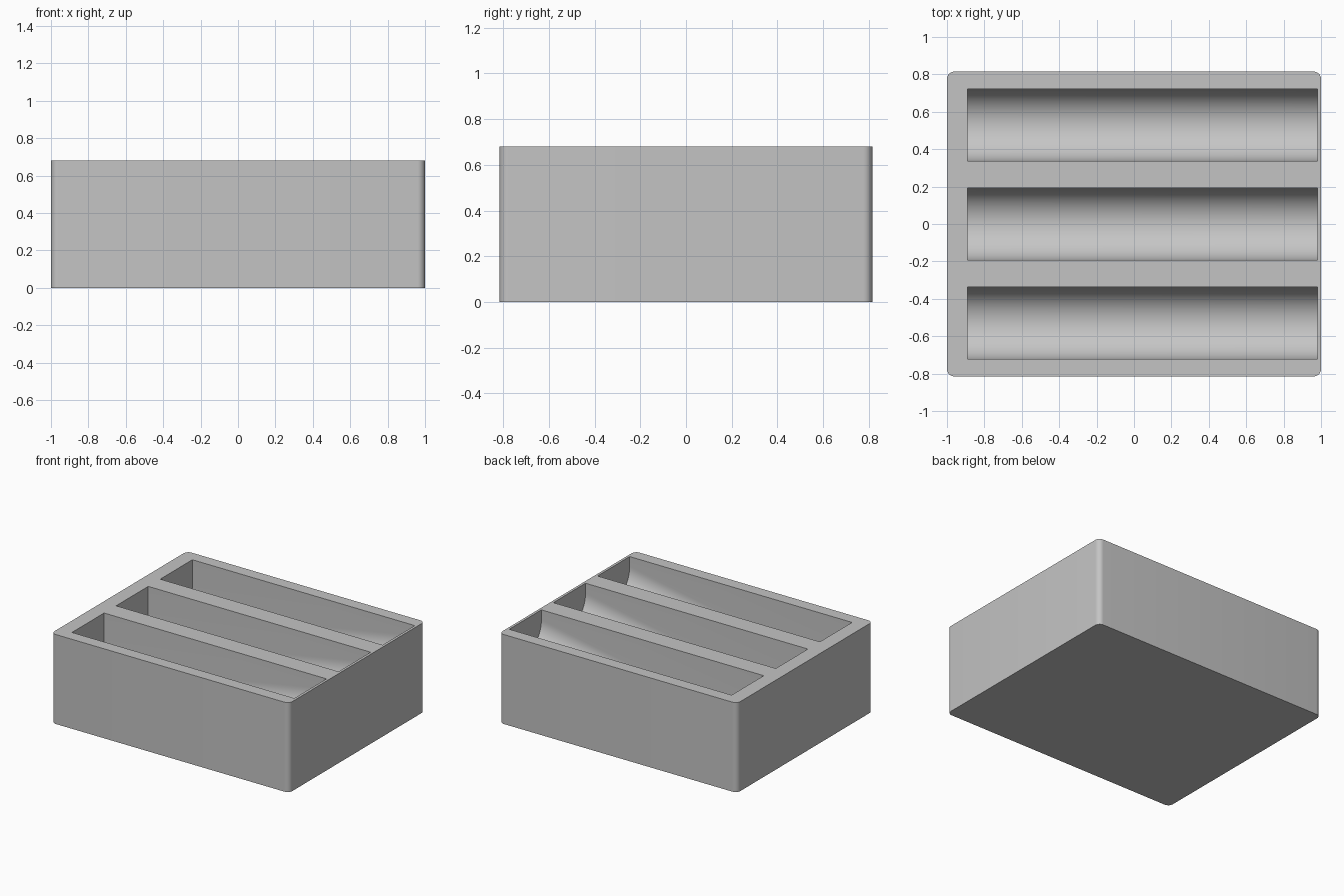
import bpy, bmesh, math

if "Cube" in bpy.data.objects:
    bpy.data.objects.remove(bpy.data.objects["Cube"], do_unlink=True)

HALF_X, HALF_Y, HEIGHT = 1.0, 0.815, 0.68
CORNER = 0.04
SLOT_RADIUS, SLOT_PITCH = 0.193, 0.53
DEEP_X, DEEP_Z = -0.89, 0.07          # slot floor at the thick end wall
SHALLOW_X, SHALLOW_Z = 0.98, 0.41     # slot floor at the thin end wall

grey = bpy.data.materials.new("plain grey")
grey.use_nodes = True
colour = (0.55, 0.55, 0.55, 1)
grey.diffuse_color = colour
grey.node_tree.nodes["Principled BSDF"].inputs["Base Color"].default_value = colour


def loft(name, ring_a, ring_b):
    """Closed solid between two matching rings of points."""
    bm = bmesh.new()
    a = [bm.verts.new(p) for p in ring_a]
    b = [bm.verts.new(p) for p in ring_b]
    bm.faces.new(a)
    bm.faces.new(b)
    for i in range(len(a)):
        j = (i + 1) % len(a)
        bm.faces.new((a[i], a[j], b[j], b[i]))
    bmesh.ops.recalc_face_normals(bm, faces=bm.faces)
    mesh = bpy.data.meshes.new(name)
    bm.to_mesh(mesh)
    bm.free()
    mesh.materials.append(grey)
    obj = bpy.data.objects.new(name, mesh)
    bpy.context.collection.objects.link(obj)
    return obj


def block_ring(z, steps=8):
    """Rectangle outline with rounded corners."""
    ring = []
    for k, (sx, sy) in enumerate([(1, 1), (-1, 1), (-1, -1), (1, -1)]):
        for i in range(steps + 1):
            t = (k + i / steps) * math.pi / 2
            ring.append((sx * (HALF_X - CORNER) + CORNER * math.cos(t),
                         sy * (HALF_Y - CORNER) + CORNER * math.sin(t), z))
    return ring


def slot_ring(x, y, floor, steps=32):
    """U-shaped section, open past the top of the block."""
    r, top = SLOT_RADIUS, HEIGHT + 0.1
    ring = [(x, y + r, top), (x, y - r, top)]
    for i in range(steps + 1):
        t = math.pi * (1 + i / steps)
        ring.append((x, y + r * math.cos(t), floor + r + r * math.sin(t)))
    return ring


# Block with rounded upright corners
block = loft("tray_block", block_ring(0), block_ring(HEIGHT))

# Three sloping round-bottomed slots
cutters = []
for n in (-1, 0, 1):
    y = n * SLOT_PITCH
    cutter = loft("slot_cutter", slot_ring(DEEP_X, y, DEEP_Z),
                  slot_ring(SHALLOW_X, y, SHALLOW_Z))
    cutter.hide_render = True
    cutters.append(cutter)
    mod = block.modifiers.new("slot", 'BOOLEAN')
    mod.operation = 'DIFFERENCE'
    mod.solver = 'EXACT'
    mod.object = cutter

bpy.ops.object.select_all(action='DESELECT')
block.select_set(True)
bpy.context.view_layer.objects.active = block
for mod in list(block.modifiers):
    bpy.ops.object.modifier_apply(modifier=mod.name)
for cutter in cutters:
    bpy.data.objects.remove(cutter, do_unlink=True)
bpy.ops.object.shade_smooth_by_angle(angle=math.radians(30))
